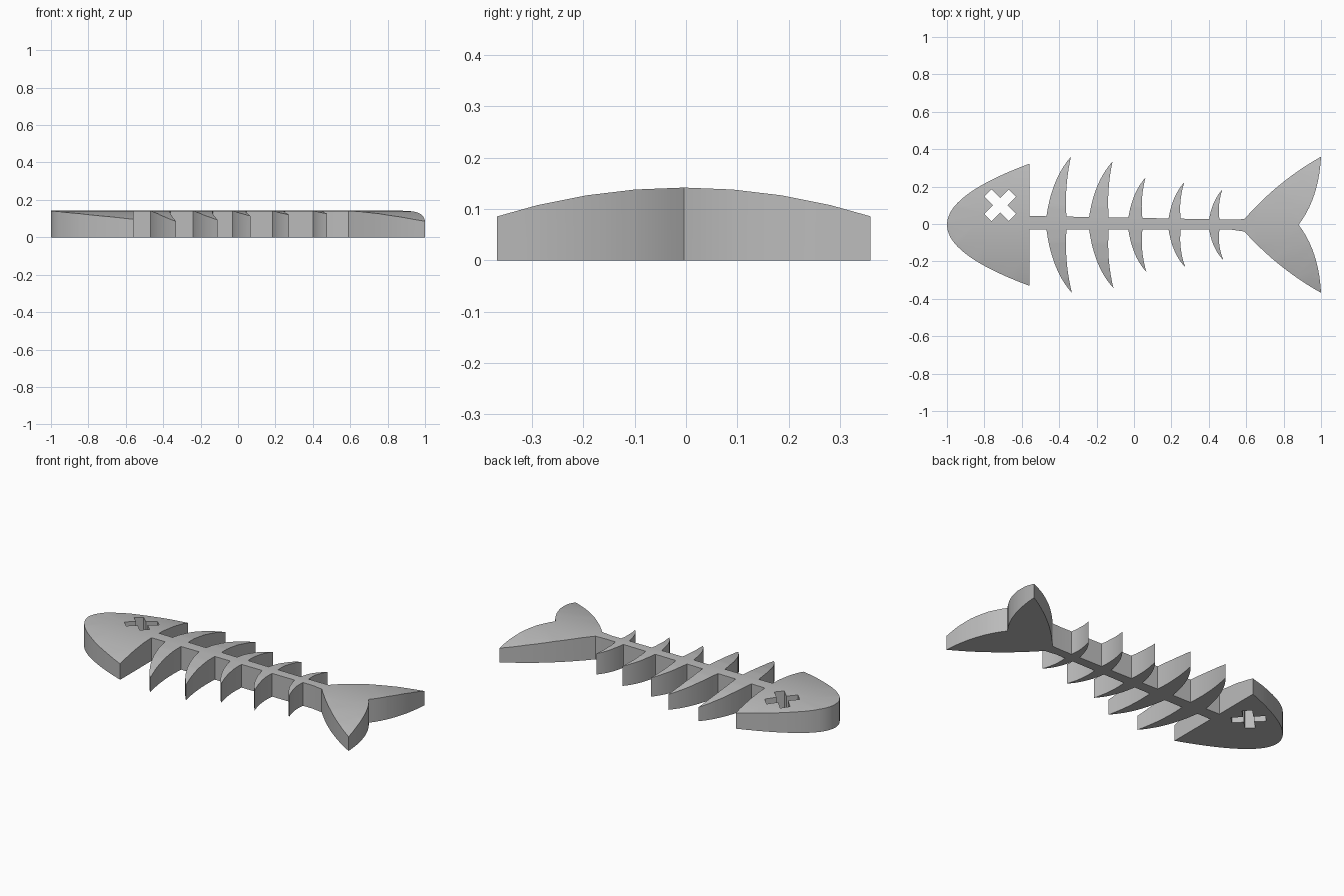
import bpy, bmesh, math
from mathutils import Vector, Matrix

cube = bpy.data.objects.get("Cube")
if cube:
    bpy.data.objects.remove(cube, do_unlink=True)

AXIS_Y = -0.004      # the fish's centre line
CROWN = 0.142        # height along the centre line
STRIP = 0.095        # width of one facet of the domed top

# Ribs: front root x, back root x, tip x, tip reach
RIBS = [(-0.468, -0.361, -0.337, 0.364),
        (-0.24, -0.135, -0.115, 0.338),
        (-0.03, 0.045, 0.061, 0.252),
        (0.185, 0.25, 0.269, 0.227),
        (0.402, 0.457, 0.472, 0.188)]


def arc(a, c, b, n=10):
    """Points of a quadratic curve from a to b, pulled toward c."""
    a, b, c = Vector(a), Vector(b), Vector(c)
    return [a * (1 - t) ** 2 + c * 2 * t * (1 - t) + b * t * t
            for t in (i / n for i in range(n + 1))]


def side(s):
    """Outline of one side, from the nose to the notch of the tail."""
    def root(x):  # the spine tapers on its upper side only
        return 0.047 - 0.018 * (x + 0.56) if s > 0 else 0.026

    # head
    pts = arc((-1, 0), (-1, 0.163), (-0.56, 0.326), 14)
    pts.append(Vector((-0.56, root(-0.56))))
    # ribs, each with a bowed front and a nearly straight back
    for front, back, tip, reach in RIBS:
        if s < 0:
            tip += 0.005
        lean = (tip - front) * 0.22
        pts += arc((front, root(front)), (front + lean, reach * 0.68), (tip, reach))
        pts += arc((tip, reach), (back - 0.012, reach * 0.55), (back, root(back)))[1:]
    # tail fin
    neck = 0.03 if s > 0 else 0.036
    pts.append(Vector((0.52, root(0.52))))
    pts += arc((0.59, neck), (0.77, 0.235), (1, 0.364))
    pts += arc((1, 0.364), (0.988, 0.14), (0.88, 0))[1:]
    return [Vector((p.x, s * p.y + AXIS_Y, 0)) for p in pts]


def loop(bm, pts):
    verts = [bm.verts.new(p) for p in pts]
    return [bm.edges.new((v, verts[i - 1])) for i, v in enumerate(verts)]


# Flat outline with a cross-shaped eye hole
bm = bmesh.new()
edges = loop(bm, side(-1) + side(1)[-2:0:-1])
long, half = 0.0925, 0.0275
eye = []
for k in range(4):
    turn = Matrix.Rotation(math.radians(45 + 90 * k), 3, 'Z')
    for x, y in ((long, -half), (long, half), (half, half)):
        eye.append(turn @ Vector((x, y, 0)) + Vector((-0.716, 0.1, 0)))
edges += loop(bm, eye)
bmesh.ops.triangle_fill(bm, use_beauty=True, edges=edges, normal=(0, 0, 1))

# Cut lengthwise strips so that the top can be domed
for i in range(-3, 4):
    bmesh.ops.bisect_plane(bm, geom=bm.verts[:] + bm.edges[:] + bm.faces[:],
                           dist=1e-5, plane_co=(0, AXIS_Y + i * STRIP, 0),
                           plane_no=(0, 1, 0))

# Raise the top to the dome's height
res = bmesh.ops.extrude_face_region(bm, geom=bm.faces[:], use_keep_orig=True)
for v in res["geom"]:
    if isinstance(v, bmesh.types.BMVert):
        d = abs(v.co.y - AXIS_Y) / STRIP
        n = math.floor(d + 1e-4)
        low, high = (0.42 * (m * STRIP) ** 2 for m in (n, n + 1))
        v.co.z = CROWN - low - (high - low) * (d - n)
bmesh.ops.recalc_face_normals(bm, faces=bm.faces[:])

mesh = bpy.data.meshes.new("fish_skeleton")
bm.to_mesh(mesh)
bm.free()
fish = bpy.data.objects.new("fish_skeleton", mesh)
bpy.context.collection.objects.link(fish)

# Plain grey
grey = bpy.data.materials.new("plain_grey")
grey.use_nodes = True
colour = (0.5, 0.5, 0.5, 1)
grey.diffuse_color = colour
grey.node_tree.nodes["Principled BSDF"].inputs["Base Color"].default_value = colour
mesh.materials.append(grey)

bpy.context.view_layer.objects.active = fish
fish.select_set(True)
bpy.ops.object.shade_smooth_by_angle(angle=math.radians(25))
